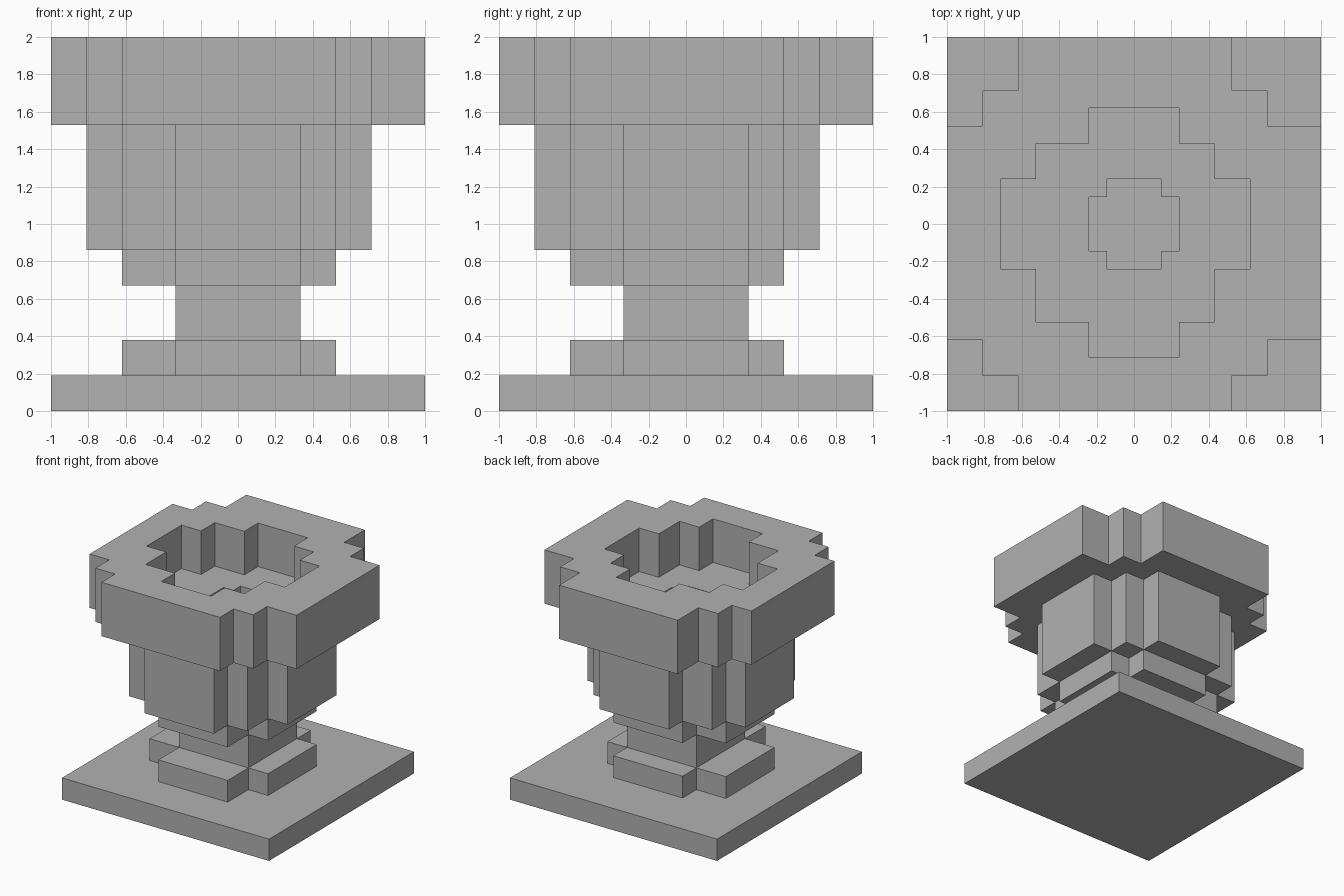
import bpy
import bmesh

default = bpy.data.objects.get("Cube")
if default:
    bpy.data.objects.remove(default, do_unlink=True)

# One plain stone colour
stone = bpy.data.materials.new("stone_grey")
stone.use_nodes = True
GREY = (0.445, 0.445, 0.445, 1.0)
stone.diffuse_color = GREY
stone.node_tree.nodes["Principled BSDF"].inputs["Base Color"].default_value = GREY

# Outline spans (low, high), widest first; used for both axes
SLAB = [(-1, 1)]
RIM = [(-1, 1), (-0.81, 0.715), (-0.62, 0.525)]
BOWL = [(-0.81, 0.715), (-0.62, 0.525), (-0.335, 0.335)]
CROSS = [(-0.62, 0.525), (-0.335, 0.335)]
STEM = [(-0.335, 0.335)]
OPENING = [(-0.715, 0.62), (-0.525, 0.43), (-0.24, 0.24)]
WELL = [(-0.24, 0.24), (-0.145, 0.145)]


def stepped_outline(spans):
    """Counter-clockwise square outline with stair-stepped corners."""
    n = len(spans)
    points = []
    for sx, sy in ((1, 1), (0, 1), (0, 0), (1, 0)):
        corner = []
        for i in range(n):
            y = spans[n - 1 - i][sy]
            corner.append((spans[i][sx], y))
            if i < n - 1:
                corner.append((spans[i + 1][sx], y))
        points += corner if sx == sy else corner[::-1]
    return points


def stack(name, levels):
    """Join outlines in order: walls between equal ones, flat rings between others."""
    bm = bmesh.new()
    loops = []
    for spans, z in levels:
        verts = [bm.verts.new((x, y, z)) for x, y in stepped_outline(spans)]
        edges = [bm.edges.new((a, b)) for a, b in zip(verts, verts[1:] + verts[:1])]
        loops.append((spans, verts, edges))
    for (s1, v1, e1), (s2, v2, e2) in zip(loops, loops[1:]):
        if s1 is s2:
            for i in range(len(v1)):
                j = (i + 1) % len(v1)
                bm.faces.new((v1[i], v1[j], v2[j], v2[i]))
        else:
            bmesh.ops.triangle_fill(bm, edges=e1 + e2, use_beauty=True)
    # Close both ends
    bm.faces.new(loops[0][1])
    bm.faces.new(loops[-1][1])
    bmesh.ops.recalc_face_normals(bm, faces=bm.faces)
    mesh = bpy.data.meshes.new(name)
    bm.to_mesh(mesh)
    bm.free()
    mesh.materials.append(stone)
    obj = bpy.data.objects.new(name, mesh)
    bpy.context.collection.objects.link(obj)
    return obj


# Pedestal, from the ground up
stack("base_slab", [(SLAB, 0), (SLAB, 0.19)])
stack("foot", [(CROSS, 0.19), (CROSS, 0.38)])
stack("stem", [(STEM, 0.38), (STEM, 0.67)])
stack("neck", [(CROSS, 0.67), (CROSS, 0.86)])

# Bowl, overhanging rim, sunken opening and small well
stack("bowl", [
    (BOWL, 0.86), (BOWL, 1.53),
    (RIM, 1.53), (RIM, 2),
    (OPENING, 2), (OPENING, 1.62),
    (WELL, 1.62), (WELL, 1.43),
])
